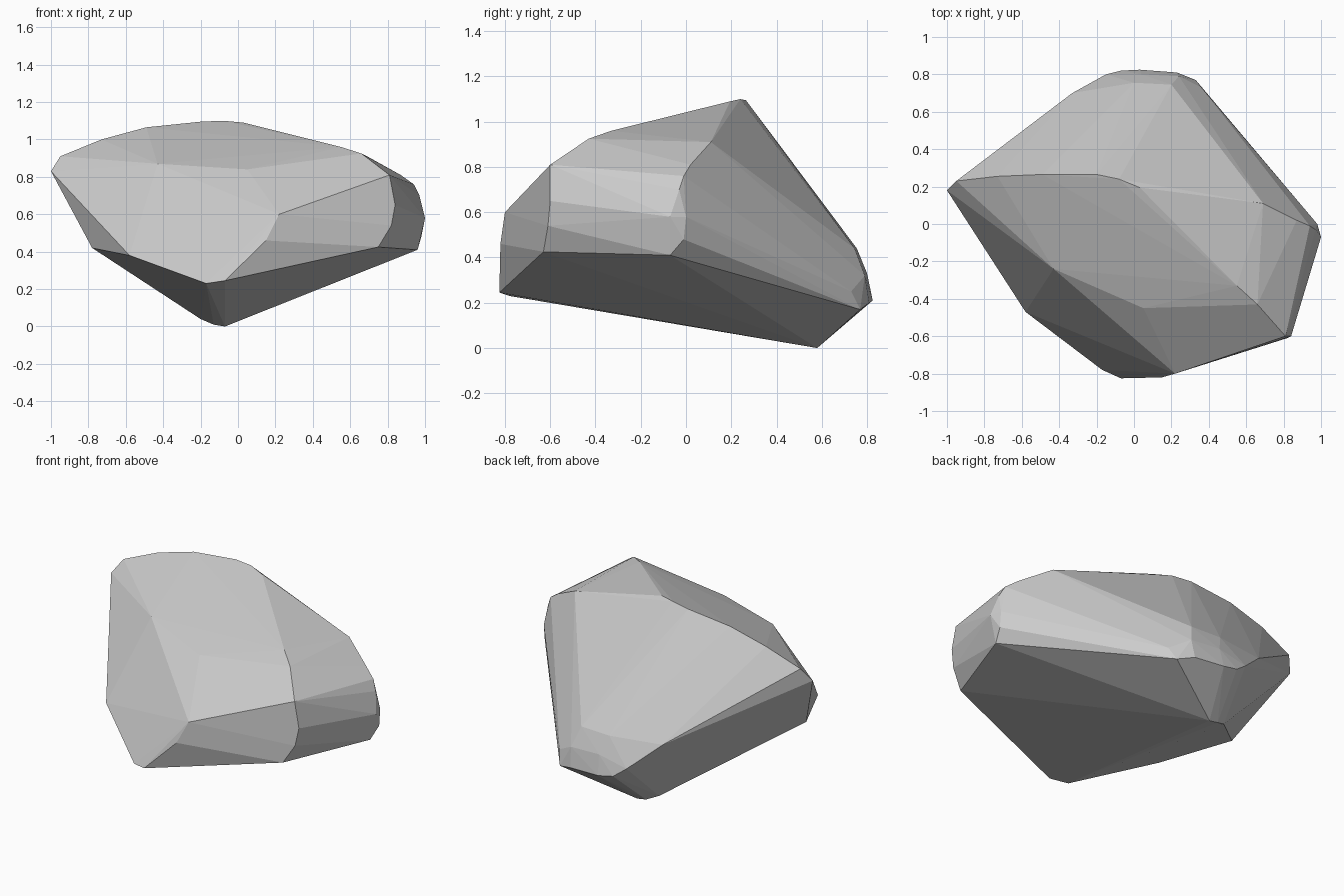
import bpy, bmesh

# Corner points of the boulder, grouped by region; the hull forms the facets
crest = [(-1, .18, .83), (-.95, .23, .91), (-.73, .255, 1), (-.49, .265, 1.065),
         (-.2, .265, 1.095), (-.08, .24, 1.1), (.03, .195, 1.09)]
front = [(-.43, -.24, .87), (.05, -.45, .84), (.15, -.52, .78), (.22, -.8, .6),
         (.15, -.82, .46), (-.07, -.825, .245), (-.17, -.78, .23),
         (-.58, -.47, .38), (-.78, -.07, .42)]
right_front = [(.55, -.33, .96), (.66, -.43, .925), (.81, -.6, .81),
               (.84, -.6, .65), (.82, -.61, .54), (.75, -.63, .425)]
right_side = [(.96, -.07, .41), (.98, -.01, .48), (1, -.07, .58), (.98, 0, .58),
              (.97, -.03, .7), (.94, -.01, .76), (.87, .02, .81), (.69, .11, .91)]
back = [(-.33, .7, .45), (-.15, .8, .29), (-.07, .82, .23), (.03, .825, .21),
        (.23, .81, .2), (.33, .77, .17), (.36, .73, .25), (0, .755, .44),
        (.2, .745, .44), (.04, .8, .33), (.24, .79, .32)]
base = [(-.07, .58, 0), (-.13, .58, .01), (-.2, .55, .04)]

# Wrap the points in a convex hull
bm = bmesh.new()
for p in crest + front + right_front + right_side + back + base:
    bm.verts.new(p)
bmesh.ops.convex_hull(bm, input=bm.verts[:])
loose = [v for v in bm.verts if not v.link_faces]
bmesh.ops.delete(bm, geom=loose, context='VERTS')
# Merge nearly coplanar triangles into broad facets
bmesh.ops.dissolve_limit(bm, angle_limit=.03, verts=bm.verts[:], edges=bm.edges[:])
bmesh.ops.recalc_face_normals(bm, faces=bm.faces[:])

mesh = bpy.data.meshes.new("boulder")
bm.to_mesh(mesh)
bm.free()
boulder = bpy.data.objects.new("boulder", mesh)
bpy.context.collection.objects.link(boulder)
